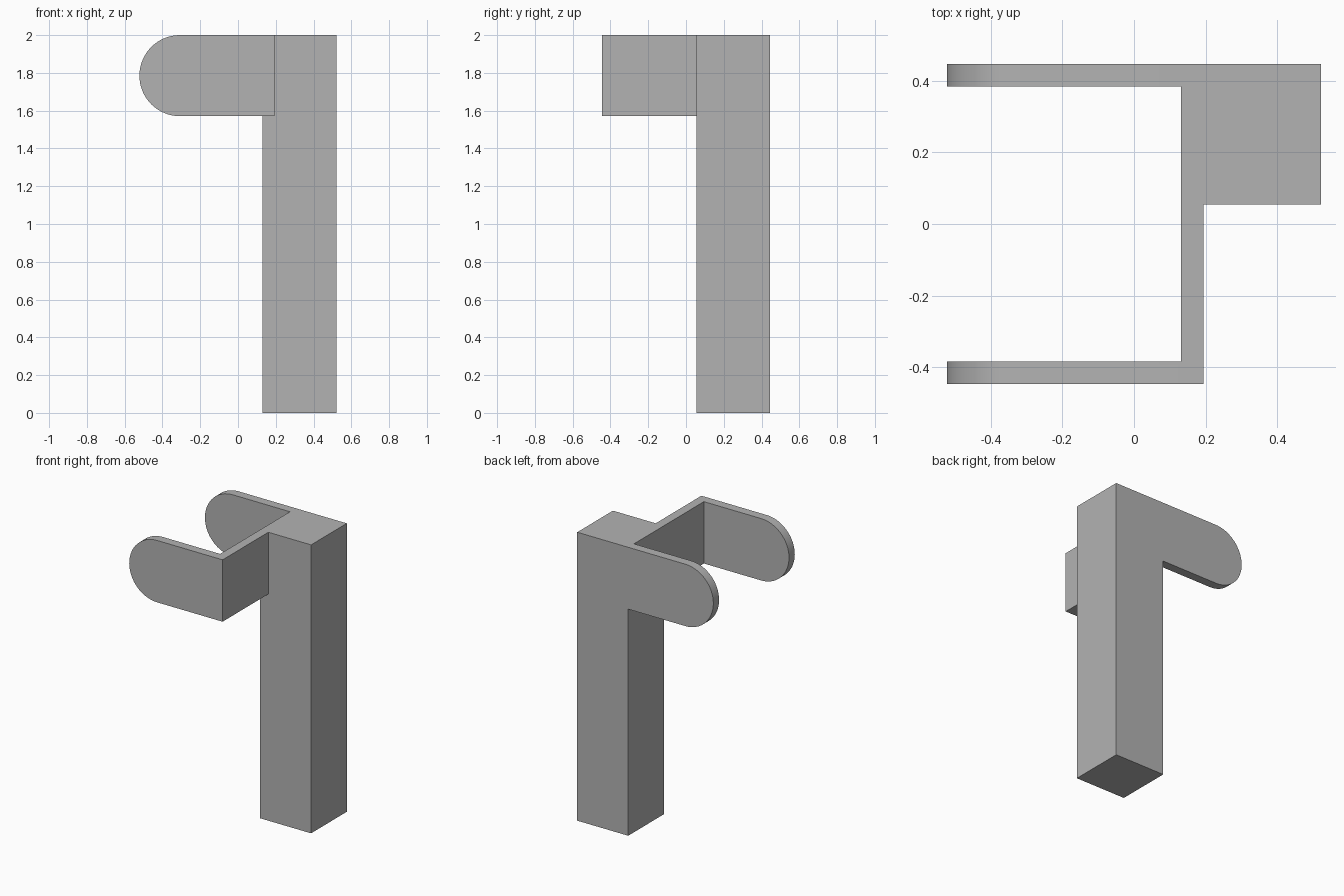
import bpy
import bmesh
import math

cube = bpy.data.objects.get("Cube")
if cube:
    bpy.data.objects.remove(cube, do_unlink=True)

grey = bpy.data.materials.new("mid grey")
grey.use_nodes = True
colour = (0.45, 0.45, 0.45, 1)
grey.diffuse_color = colour
grey.node_tree.nodes["Principled BSDF"].inputs["Base Color"].default_value = colour

TOP, ARM_BOTTOM = 2.0, 1.571
LEFT, RIGHT = -0.522, 0.522        # arm tips, outer side of post
POST_X, POST_Y = 0.131, 0.055      # inner corner of post
DEPTH, THICK = 0.446, 0.063        # half depth, plate thickness


def prism(name, outline, y0, y1):
    """Extrude an x-z outline from y0 to y1."""
    bm = bmesh.new()
    face = bm.faces.new([bm.verts.new((x, y0, z)) for x, z in outline])
    side = bmesh.ops.extrude_face_region(bm, geom=[face])["geom"]
    for v in side:
        if isinstance(v, bmesh.types.BMVert):
            v.co.y = y1
    bmesh.ops.recalc_face_normals(bm, faces=bm.faces)
    mesh = bpy.data.meshes.new(name)
    bm.to_mesh(mesh)
    bm.free()
    mesh.materials.append(grey)
    obj = bpy.data.objects.new(name, mesh)
    bpy.context.collection.objects.link(obj)
    return obj


def box(name, x0, x1, y0, y1, z0, z1):
    return prism(name, [(x0, z0), (x1, z0), (x1, z1), (x0, z1)], y0, y1)


def arm(name, x_end, y0, y1, steps=32):
    """Flat plate with a half-round tip on the -x end."""
    r = (TOP - ARM_BOTTOM) / 2
    outline = [(x_end, ARM_BOTTOM), (x_end, TOP)]
    for i in range(steps + 1):
        a = math.pi * (0.5 + i / steps)
        outline.append((LEFT + r + r * math.cos(a), TOP - r + r * math.sin(a)))
    return prism(name, outline, y0, y1)


# Square post, side web and the two rounded arms
post = box("post_with_arms", POST_X, RIGHT, POST_Y, DEPTH, 0, TOP)
web = box("side_web", POST_X, POST_X + THICK, THICK - DEPTH, POST_Y, ARM_BOTTOM, TOP)
back_arm = arm("back_arm", POST_X, DEPTH - THICK, DEPTH)
front_arm = arm("front_arm", POST_X + THICK, -DEPTH, THICK - DEPTH)

# Join everything into one solid body
bpy.context.view_layer.objects.active = post
for part in (web, back_arm, front_arm):
    mod = post.modifiers.new("union", "BOOLEAN")
    mod.operation = "UNION"
    mod.solver = "EXACT"
    mod.object = part
    bpy.ops.object.modifier_apply(modifier=mod.name)
    bpy.data.objects.remove(part, do_unlink=True)

# Smooth the round tips, keep the corners sharp
bpy.ops.object.select_all(action="DESELECT")
post.select_set(True)
bpy.ops.object.shade_smooth_by_angle(angle=math.radians(30))
